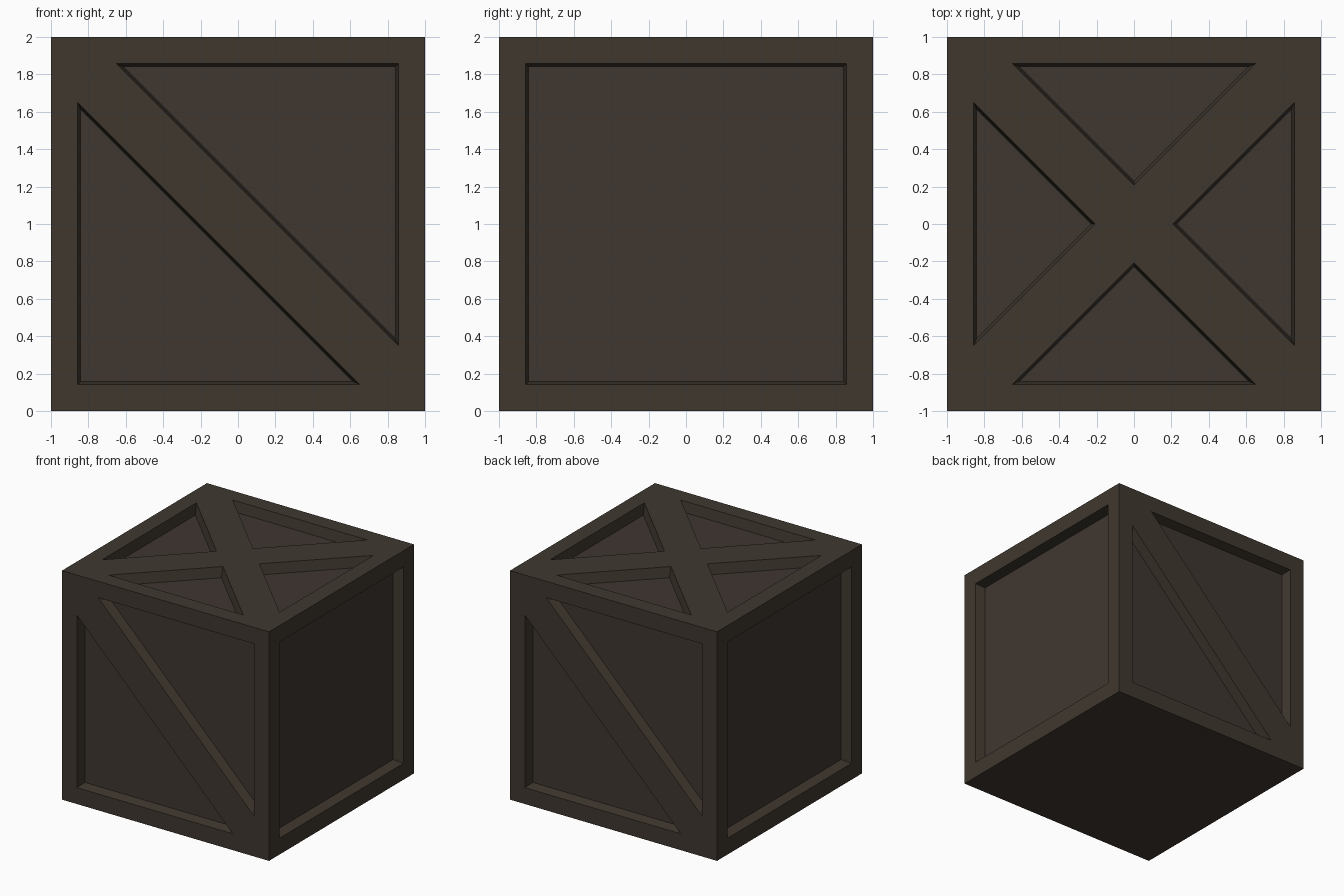
import bpy, bmesh
from mathutils import Vector

if "Cube" in bpy.data.objects:
    bpy.data.objects.remove(bpy.data.objects["Cube"])

BORDER, GAP = 0.857, 0.207      # half opening size, half brace width (measured along an axis)
DEPTH, DRAFT, OUT = 0.09, 0.015, 0.05
CENTRE = Vector((0, 0, 1))


def material(name, color):
    m = bpy.data.materials.new(name)
    m.diffuse_color = (*color, 1)
    m.use_nodes = True
    m.node_tree.nodes["Principled BSDF"].inputs["Base Color"].default_value = m.diffuse_color
    return m


frame_mat = material("frame wood", (0.0500, 0.0390, 0.0280))
panel_mat = material("panel wood", (0.0500, 0.0370, 0.0300))


def offset(poly, d):
    """Move the edges of a counter-clockwise convex polygon inward by d."""
    res = []
    for i, p in enumerate(poly):
        e1 = (p - poly[i - 1]).normalized()
        e2 = (poly[(i + 1) % len(poly)] - p).normalized()
        n1, n2 = Vector((-e1.y, e1.x)), Vector((-e2.y, e2.x))
        res.append(p + (n1 + n2) * d / (1 + n1.dot(n2)))
    return res


def add_recess(bm, poly, u, v):
    """Tapered prism that cuts one recess into the side spanned by u and v."""
    u, v = Vector(u), Vector(v)
    n = u.cross(v)
    rings = []
    for level, d in ((1 - DEPTH, DRAFT), (1 + OUT, -DRAFT * OUT / DEPTH)):
        rings.append([bm.verts.new(CENTRE + u * p.x + v * p.y + n * level)
                      for p in offset(poly, d)])
    low, high = rings
    bm.faces.new(low[::-1])
    bm.faces.new(high)
    for i in range(len(poly)):
        j = (i + 1) % len(poly)
        bm.faces.new((low[i], low[j], high[j], high[i]))


def pts(*xy):
    return [Vector(p) for p in xy]


b, g = BORDER, GAP
# Opening shapes: plain square, one diagonal brace, crossed braces
square = [pts((-b, -b), (b, -b), (b, b), (-b, b))]
diagonal = [pts((-b, -b), (b - g, -b), (-b, b - g)),
            pts((b, b), (g - b, b), (b, g - b))]
wedge = pts((-(b - g), -b), (b - g, -b), (0, -g))
cross = []
for k in range(4):
    cross.append(wedge)
    wedge = [Vector((-p.y, p.x)) for p in wedge]

sides = [(diagonal, (1, 0, 0), (0, 0, 1)), (diagonal, (-1, 0, 0), (0, 0, 1)),
         (square, (0, 1, 0), (0, 0, 1)), (square, (0, -1, 0), (0, 0, 1)),
         (cross, (1, 0, 0), (0, 1, 0))]

# Cutter holding all recess prisms
bm = bmesh.new()
for shapes, u, v in sides:
    for poly in shapes:
        add_recess(bm, poly, u, v)
bmesh.ops.recalc_face_normals(bm, faces=bm.faces)
cut_mesh = bpy.data.meshes.new("recess_cutter")
bm.to_mesh(cut_mesh)
bm.free()
cutter = bpy.data.objects.new("recess_cutter", cut_mesh)
bpy.context.collection.objects.link(cutter)
cutter.hide_render = True

# Crate body
bpy.ops.mesh.primitive_cube_add(size=2, location=CENTRE)
crate = bpy.context.object
crate.name = "crate"
bpy.ops.object.transform_apply(location=True, rotation=False, scale=False)
mod = crate.modifiers.new("recesses", 'BOOLEAN')
mod.operation = 'DIFFERENCE'
mod.solver = 'EXACT'
mod.object = cutter
bpy.ops.object.modifier_apply(modifier=mod.name)
bpy.data.objects.remove(cutter)

# Recess floors are panel wood, everything else is frame wood
crate.data.materials.clear()
crate.data.materials.append(frame_mat)
crate.data.materials.append(panel_mat)
for f in crate.data.polygons:
    flat = max(abs(c) for c in f.normal) > 0.999
    sunk = abs((f.center - CENTRE).dot(f.normal)) < 0.95
    f.material_index = 1 if flat and sunk else 0
    f.use_smooth = False
